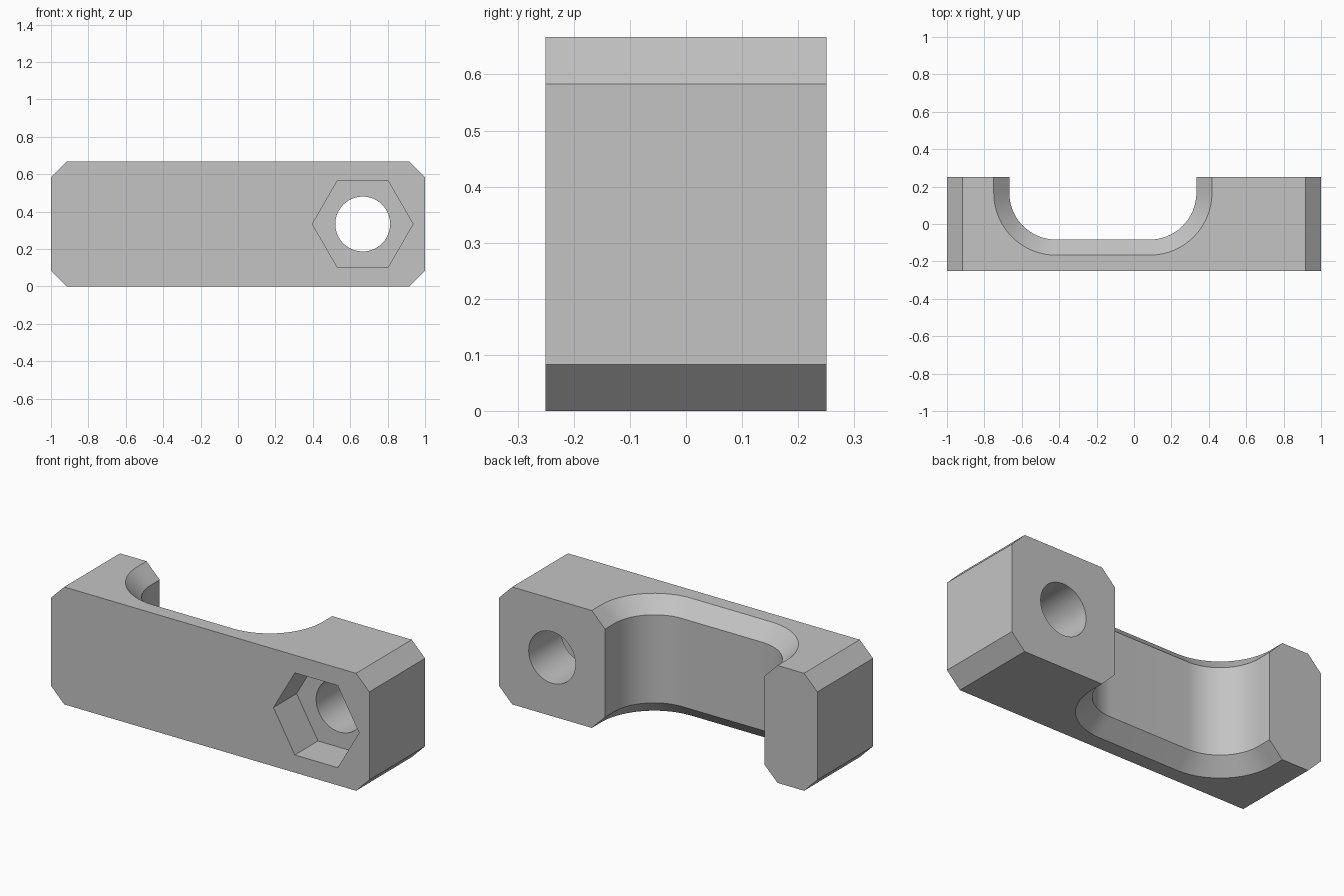
import bpy, bmesh, math
from mathutils import Vector

if "Cube" in bpy.data.objects:
    bpy.data.objects.remove(bpy.data.objects["Cube"])

U = 1 / 12            # design unit
H = 8 * U             # block height
C = U                 # chamfer size
BOLT_X, BOLT_Z = 8 * U, H / 2

grey = bpy.data.materials.new("light_grey")
grey.use_nodes = True
colour = (0.55, 0.55, 0.55, 1)
grey.diffuse_color = colour
grey.node_tree.nodes["Principled BSDF"].inputs["Base Color"].default_value = colour


def loft(name, loops):
    """Closed solid skinned through matching point loops."""
    bm = bmesh.new()
    rings = [[bm.verts.new(p) for p in loop] for loop in loops]
    n = len(rings[0])
    for a, b in zip(rings, rings[1:]):
        for i in range(n):
            j = (i + 1) % n
            bm.faces.new((a[i], a[j], b[j], b[i]))
    bm.faces.new(rings[0])
    bm.faces.new(rings[-1])
    bmesh.ops.recalc_face_normals(bm, faces=bm.faces)
    mesh = bpy.data.meshes.new(name)
    bm.to_mesh(mesh)
    bm.free()
    mesh.materials.append(grey)
    obj = bpy.data.objects.new(name, mesh)
    bpy.context.collection.objects.link(obj)
    return obj


def prism(name, outline, y0, y1):
    return loft(name, [[(x, y, z) for x, z in outline] for y in (y0, y1)])


def polygon(sides, radius):
    return [(BOLT_X + radius * math.cos(math.tau * i / sides),
             BOLT_Z + radius * math.sin(math.tau * i / sides)) for i in range(sides)]


def channel_loop(z, grow):
    """U-shaped opening with rounded corners, widened by grow."""
    r, cy, back = 3 * U + grow, 2 * U, 6 * U
    pts = [(-5 * U - r, back, z)]
    for cx, start in ((-5 * U, math.pi), (U, 1.5 * math.pi)):
        for i in range(25):
            a = start + math.pi / 2 * i / 24
            pts.append((cx + r * math.cos(a), cy + r * math.sin(a), z))
    pts.append((U + r, back, z))
    return pts


# Block with chamfered long ends
block = prism("clamp_block", [(-1 + C, 0), (1 - C, 0), (1, C), (1, H - C),
                              (1 - C, H), (-1 + C, H), (-1, H - C), (-1, C)],
              -3 * U, 3 * U)

# Cable channel with flared rims, bolt hole and nut pocket
cutters = [
    loft("channel_cutter", [channel_loop(-C, 2 * C), channel_loop(C, 0),
                            channel_loop(H - C, 0), channel_loop(H + C, 2 * C)]),
    prism("bolt_hole_cutter", polygon(64, 1.76 * U), -0.5, 0.5),
    prism("nut_pocket_cutter", polygon(6, 3.23 * U), -0.5, -0.5 * U),
]
bpy.context.view_layer.objects.active = block
for cutter in cutters:
    cutter.hide_render = True
    mod = block.modifiers.new(cutter.name, "BOOLEAN")
    mod.operation, mod.solver, mod.object = "DIFFERENCE", "EXACT", cutter
    bpy.ops.object.modifier_apply(modifier=mod.name)
for cutter in cutters:
    bpy.data.objects.remove(cutter)

# Smooth curved walls, crisp edges
bpy.ops.object.select_all(action="DESELECT")
block.select_set(True)
bpy.ops.object.shade_smooth_by_angle(angle=math.radians(25))
